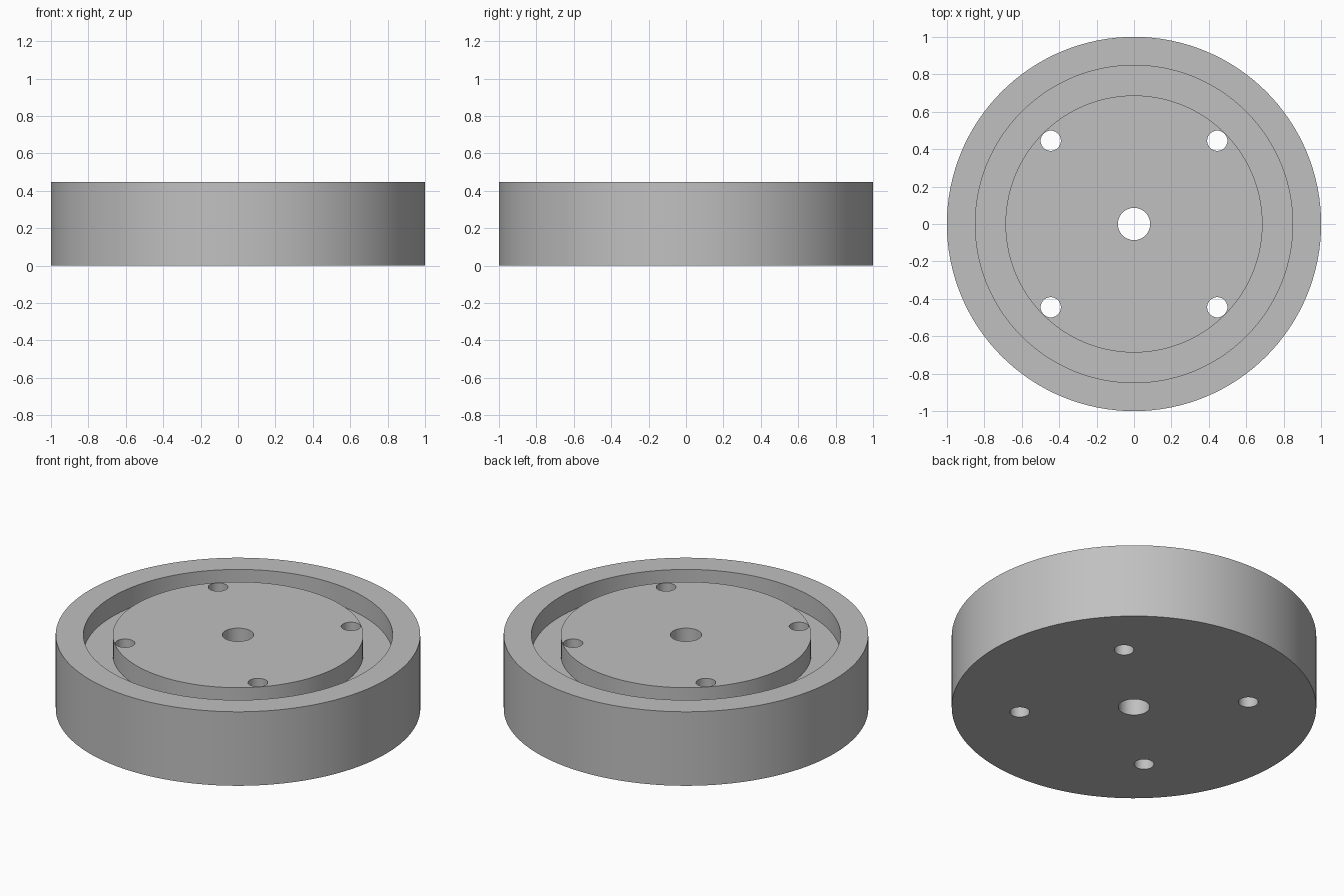
import bpy
import bmesh
from math import pi, cos, sin, radians

cube = bpy.data.objects.get("Cube")
if cube:
    bpy.data.objects.remove(cube, do_unlink=True)

HEIGHT = 0.448
GROOVE_FLOOR = HEIGHT - 0.12
BORE_R, HUB_R, RIM_R, OUTER_R = 0.086, 0.687, 0.848, 1.0
BOLT_POS, BOLT_R = 0.445, 0.054
SEGMENTS = 128

grey = bpy.data.materials.new("plain grey")
grey.use_nodes = True
grey.diffuse_color = (0.53, 0.53, 0.53, 1)
grey.node_tree.nodes["Principled BSDF"].inputs["Base Color"].default_value = grey.diffuse_color


def lathe(name, profile, segments):
    """Revolve a closed (radius, height) profile about the z axis."""
    bm = bmesh.new()
    rings = [[bm.verts.new((r * cos(2 * pi * i / segments), r * sin(2 * pi * i / segments), z))
              for i in range(segments)] for r, z in profile]
    for k, ring in enumerate(rings):
        below = rings[k - 1]
        for i in range(segments):
            j = (i + 1) % segments
            bm.faces.new((below[i], below[j], ring[j], ring[i]))
    bmesh.ops.recalc_face_normals(bm, faces=bm.faces)
    mesh = bpy.data.meshes.new(name)
    bm.to_mesh(mesh)
    bm.free()
    obj = bpy.data.objects.new(name, mesh)
    bpy.context.collection.objects.link(obj)
    return obj


# Flange body with central bore and ring groove in the top
flange = lathe("flange_body", [
    (BORE_R, 0), (OUTER_R, 0), (OUTER_R, HEIGHT), (RIM_R, HEIGHT),
    (RIM_R, GROOVE_FLOOR), (HUB_R, GROOVE_FLOOR), (HUB_R, HEIGHT), (BORE_R, HEIGHT)], SEGMENTS)
flange.data.materials.append(grey)

# Four bolt holes through the hub
cutters = []
for sx in (-1, 1):
    for sy in (-1, 1):
        bpy.ops.mesh.primitive_cylinder_add(
            vertices=48, radius=BOLT_R, depth=2 * HEIGHT,
            location=(sx * BOLT_POS, sy * BOLT_POS, HEIGHT / 2))
        cutter = bpy.context.object
        cutter.name = "bolt_hole_cutter"
        cutter.hide_render = True
        cutter.data.materials.append(grey)
        cutters.append(cutter)
        cut = flange.modifiers.new("bolt_hole", 'BOOLEAN')
        cut.operation = 'DIFFERENCE'
        cut.solver = 'EXACT'
        cut.object = cutter

bpy.ops.object.select_all(action='DESELECT')
flange.select_set(True)
bpy.context.view_layer.objects.active = flange
for cut in list(flange.modifiers):
    bpy.ops.object.modifier_apply(modifier=cut.name)
for cutter in cutters:
    bpy.data.objects.remove(cutter, do_unlink=True)

# Round walls smooth, rims crisp
bpy.ops.object.shade_smooth_by_angle(angle=radians(30))
